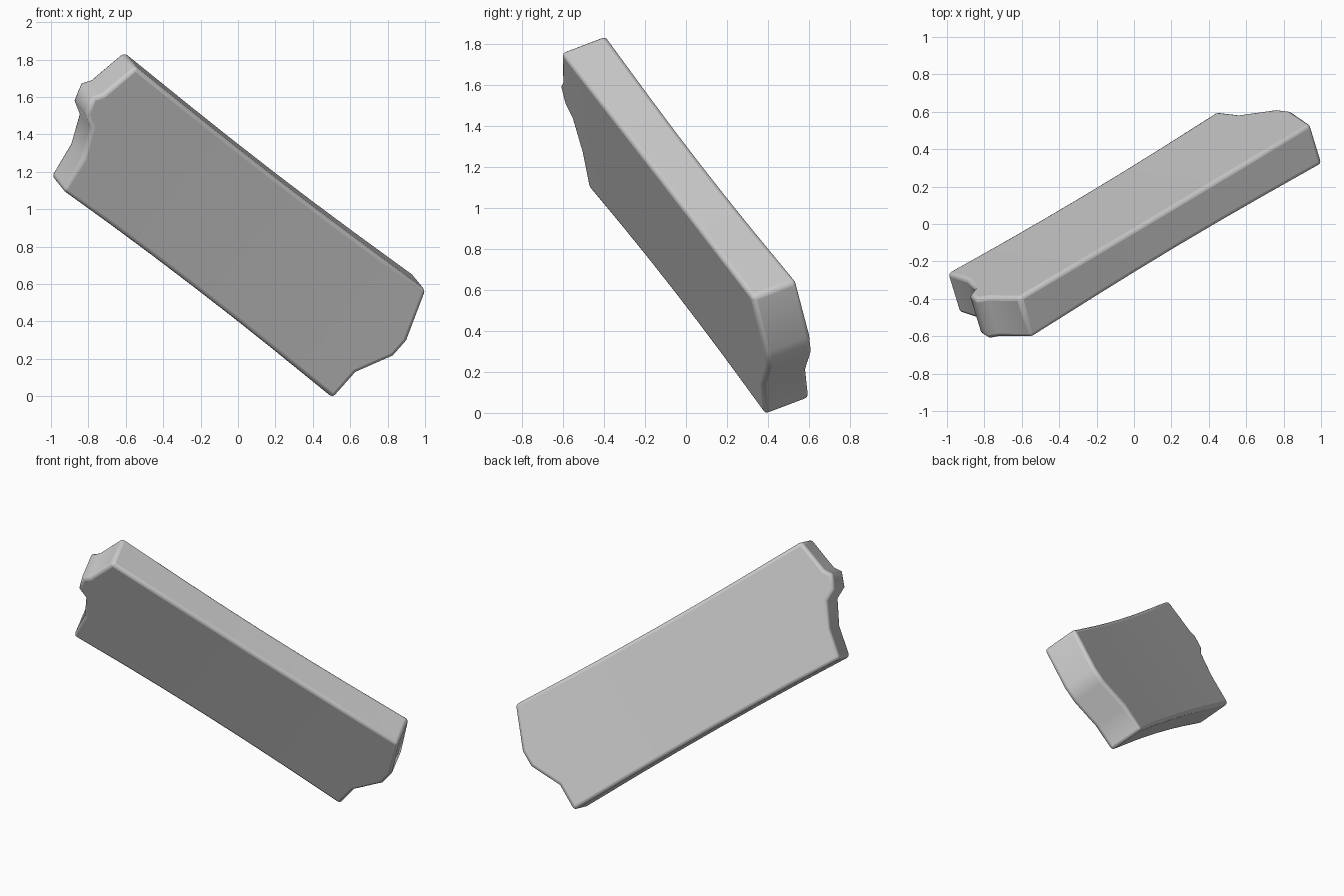
import bpy, bmesh
from mathutils import Vector, Matrix

if "Cube" in bpy.data.objects:
    bpy.data.objects.remove(bpy.data.objects["Cube"])

# Broken plank outline: (along length, across width)
OUTLINE = [(-1.115, .347), (-1.158, .122), (-1.192, .075), (-1.158, -.021),
           (-1.083, -.061), (-1.007, -.217), (-.972, -.420),
           (1.045, -.420), (1.050, -.236), (1.157, -.043),
           (1.160, .066), (1.055, .345)]
HALF_THICK = .12

bm = bmesh.new()
face = bm.faces.new([bm.verts.new((s, -HALF_THICK, w)) for s, w in OUTLINE])
ext = bmesh.ops.extrude_face_region(bm, geom=[face])
bmesh.ops.translate(bm, vec=(0, 2 * HALF_THICK, 0),
                    verts=[e for e in ext["geom"] if isinstance(e, bmesh.types.BMVert)])

# Cross cuts so the long sides can be slightly waisted
for s in (-.6, -.3, 0, .3, .6):
    bmesh.ops.bisect_plane(bm, geom=bm.verts[:] + bm.edges[:] + bm.faces[:],
                           plane_co=(s, 0, 0), plane_no=(1, 0, 0))
for v in bm.verts:
    pinch = .016 * max(0, 1 - v.co.x ** 2)
    v.co.z -= pinch if v.co.z > 0 else -pinch
    v.co.y -= .6 * pinch if v.co.y > 0 else -.6 * pinch
    v.co.y += .01
bmesh.ops.recalc_face_normals(bm, faces=bm.faces)

mesh = bpy.data.meshes.new("plank")
bm.to_mesh(mesh)
bm.free()
plank = bpy.data.objects.new("plank", mesh)
bpy.context.collection.objects.link(plank)

# Tumbled orientation: length, thickness and width axes
length = Vector((.717, .428, -.551)).normalized()
width = Vector((.64, -.093, .764))
width = (width - width.dot(length) * length).normalized()
thick = width.cross(length)
rot = Matrix((length, thick, width)).transposed().to_4x4()
plank.matrix_world = Matrix.Translation((0, 0, .92)) @ rot

# Worn, rounded rims
bev = plank.modifiers.new("worn_edges", 'BEVEL')
bev.width = .022
bev.segments = 3
bev.limit_method = 'ANGLE'
bev.angle_limit = 1.0

bpy.context.view_layer.objects.active = plank
plank.select_set(True)
bpy.ops.object.shade_smooth_by_angle(angle=1.0)
